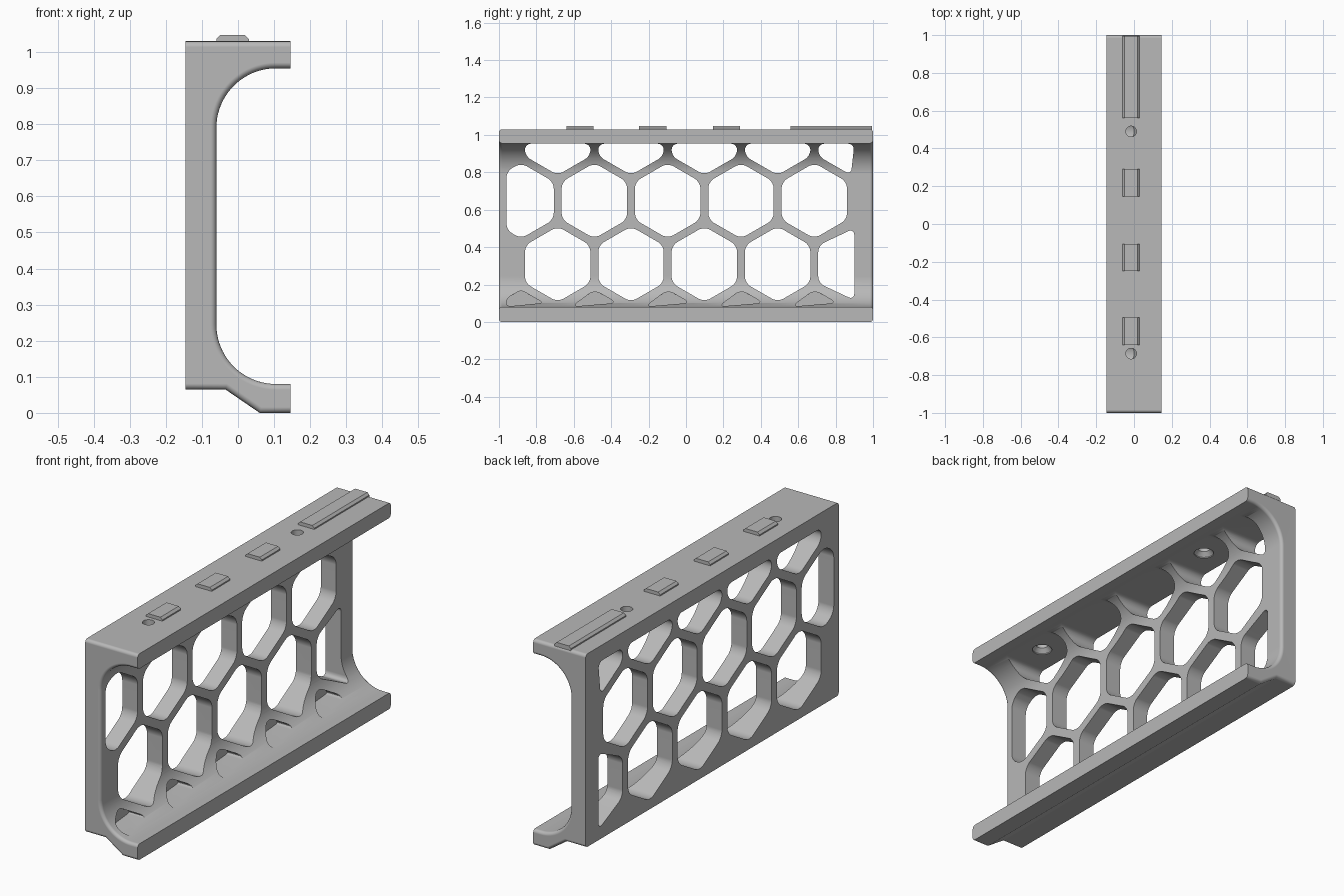
import bpy, bmesh
from math import sin, cos, pi, radians
from mathutils import Vector

if "Cube" in bpy.data.objects:
    bpy.data.objects.remove(bpy.data.objects["Cube"], do_unlink=True)

grey = bpy.data.materials.new("plain grey")
grey.use_nodes = True
grey.diffuse_color = (0.48, 0.48, 0.48, 1)
grey.node_tree.nodes["Principled BSDF"].inputs["Base Color"].default_value = grey.diffuse_color


def add_object(name, bm):
    bmesh.ops.recalc_face_normals(bm, faces=bm.faces)
    mesh = bpy.data.meshes.new(name)
    bm.to_mesh(mesh)
    bm.free()
    mesh.materials.append(grey)
    obj = bpy.data.objects.new(name, mesh)
    bpy.context.collection.objects.link(obj)
    return obj


def extrude_face(bm, face, offset):
    new = bmesh.ops.extrude_face_region(bm, geom=[face])["geom"]
    verts = [g for g in new if isinstance(g, bmesh.types.BMVert)]
    bmesh.ops.translate(bm, verts=verts, vec=offset)


def extrude_profile(profile, y0, y1):
    """Sweep an x-z profile along y."""
    bm = bmesh.new()
    face = bm.faces.new([bm.verts.new((x, y0, z)) for x, z in profile])
    extrude_face(bm, face, Vector((0, y1 - y0, 0)))
    return bm


def arc(cx, cz, r, a0, a1, n=20):
    angles = [radians(a0 + (a1 - a0) * i / n) for i in range(n + 1)]
    return [(cx + r * cos(a), cz + r * sin(a)) for a in angles]


# Channel-shaped frame with rounded end rims
BACK, FRONT = -0.145, 0.145
profile = [(BACK, 0.065), (BACK, 1.03), (FRONT, 1.03), (FRONT, 0.955)]
profile += arc(0.105, 0.79, 0.165, 90, 180)
profile += arc(0.105, 0.245, 0.165, 180, 270)
profile += [(FRONT, 0.08), (FRONT, 0), (0.06, 0), (-0.035, 0.065)]
bm = extrude_profile(profile, -1, 1)


def on_rim(edge):
    a, b = (v.co for v in edge.verts)
    flat_side = abs(a.x - b.x) < 1e-5 and abs(abs(a.x) - FRONT) < 1e-5
    return abs(a.y - b.y) < 1e-5 and not flat_side


bmesh.ops.bevel(bm, geom=[e for e in bm.edges if on_rim(e)], offset=0.016,
                segments=4, profile=0.5, affect="EDGES", clamp_overlap=False)
frame = add_object("honeycomb_frame", bm)

# Honeycomb cutters: staggered rows of rounded hexagons trimmed to a border
PITCH, RADIUS = 0.392, 0.202
Y_MIN, Y_MAX, Z_MIN, Z_MAX = -0.96, 0.90, 0.082, 0.953


def hexagon_cutter(target, cy, cz, x0, half_width):
    bm = bmesh.new()
    bm.faces.new([bm.verts.new((x0, cy + RADIUS * sin(i * pi / 3), cz + RADIUS * cos(i * pi / 3)))
                  for i in range(6)])
    limits = [((0, max(Y_MIN, cy - half_width), 0), (0, -1, 0)),
              ((0, min(Y_MAX, cy + half_width), 0), (0, 1, 0)),
              ((0, 0, Z_MIN), (0, 0, -1)), ((0, 0, Z_MAX), (0, 0, 1))]
    for point, normal in limits:
        bmesh.ops.bisect_plane(bm, geom=bm.verts[:] + bm.edges[:] + bm.faces[:],
                               plane_co=point, plane_no=normal, clear_outer=True)
    bmesh.ops.remove_doubles(bm, verts=bm.verts, dist=0.025)
    bmesh.ops.bevel(bm, geom=bm.verts[:], offset=0.035, segments=6, profile=0.5,
                    affect="VERTICES", clamp_overlap=True)
    bm.faces.ensure_lookup_table()
    extrude_face(bm, bm.faces[0], Vector((0.25 - x0, 0, 0)))
    bmesh.ops.recalc_face_normals(bm, faces=bm.faces)
    part = bpy.data.meshes.new("cutter_part")
    bm.to_mesh(part)
    bm.free()
    target.from_mesh(part)
    bpy.data.meshes.remove(part)


cells = bmesh.new()
for row in range(4):
    for col in range(5):
        cy = -0.882 + PITCH * (col + 0.5 * (row % 2))
        cz = -0.031 + PITCH * 0.866 * row
        # The lowest row only scoops the inner fillet
        if row == 0:
            hexagon_cutter(cells, cy, cz, -0.06, 0.12)
        else:
            hexagon_cutter(cells, cy, cz, -0.3, 0.3)
cell_cutter = add_object("cell_cutter", cells)

# Screw holes through the top, countersunk from below
HOLE_X = -0.015
holes = bmesh.new()
for y in (-0.686, 0.49):
    rings = []
    for r, z in ((0.046, 0.93), (0.046, 0.958), (0.028, 0.978), (0.028, 1.1)):
        rings.append([holes.verts.new((HOLE_X + px, y + py, z))
                      for px, py in arc(0, 0, r, 0, 360, 32)[:-1]])
    holes.faces.new(rings[0])
    holes.faces.new(rings[-1])
    for low, high in zip(rings, rings[1:]):
        for i in range(32):
            j = (i + 1) % 32
            holes.faces.new((low[i], low[j], high[j], high[i]))
hole_cutter = add_object("hole_cutter", holes)

bpy.ops.object.select_all(action="DESELECT")
bpy.context.view_layer.objects.active = frame
frame.select_set(True)
for cutter in (cell_cutter, hole_cutter):
    cutter.hide_render = True
    mod = frame.modifiers.new("cut", "BOOLEAN")
    mod.operation, mod.solver, mod.object = "DIFFERENCE", "EXACT", cutter
    bpy.ops.object.modifier_apply(modifier=mod.name)
    bpy.data.objects.remove(cutter, do_unlink=True)

bpy.ops.object.shade_smooth_by_angle(angle=radians(30))
weighted = frame.modifiers.new("weighted_normals", "WEIGHTED_NORMAL")
weighted.keep_sharp = True

# Chamfered locating tabs and the long rail on top
tab_profile = [(-0.06, 1.02), (0.03, 1.02), (0.03, 1.036), (0.019, 1.047),
               (-0.049, 1.047), (-0.06, 1.036)]
for name, y0, y1 in (("front_tab", -0.64, -0.495), ("middle_tab", -0.25, -0.105),
                     ("rear_tab", 0.145, 0.29), ("top_rail", 0.56, 0.995)):
    add_object(name, extrude_profile(tab_profile, y0, y1))
